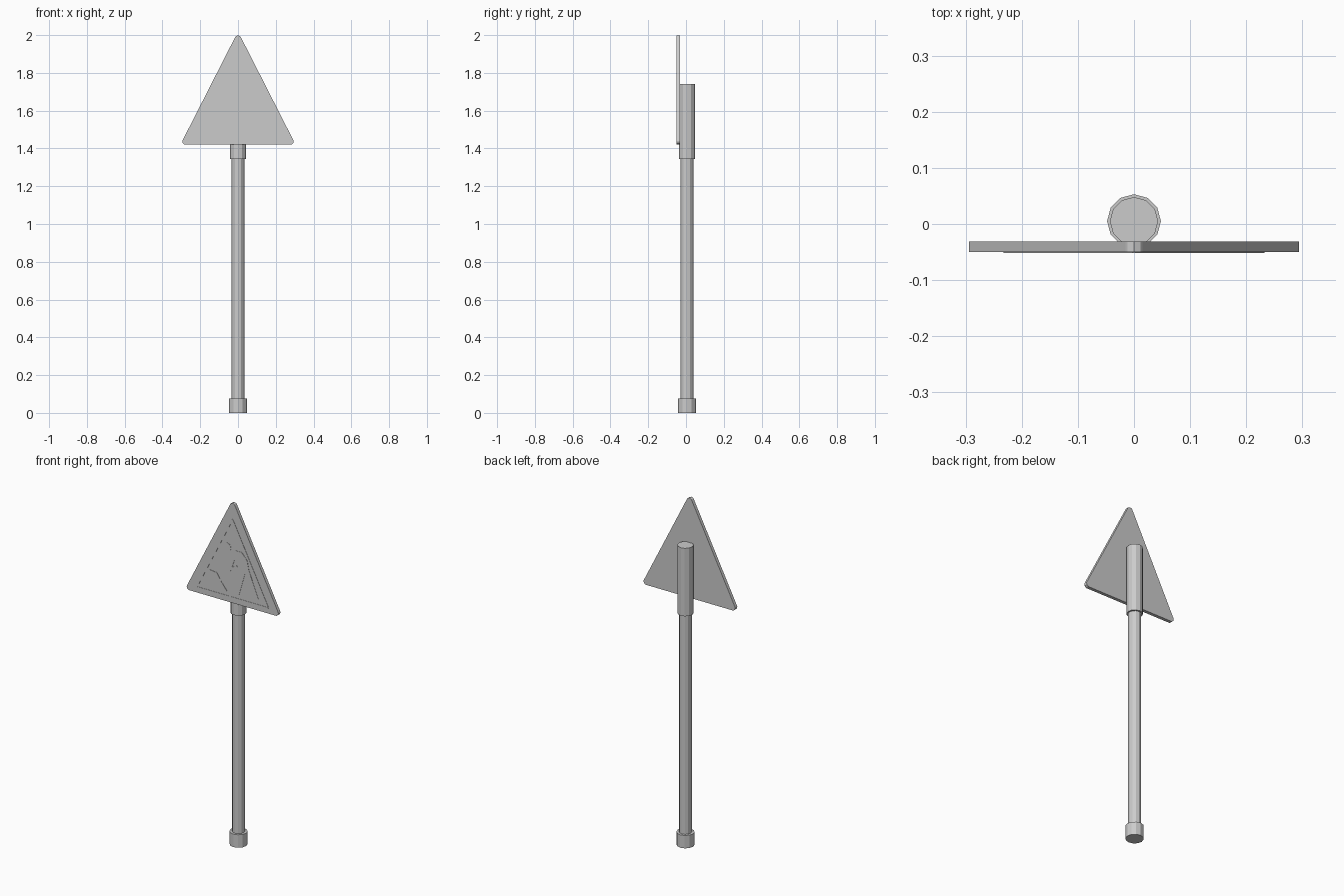
import bpy, bmesh, math
from mathutils import Vector

cube = bpy.data.objects.get("Cube")
if cube:
    bpy.data.objects.remove(cube, do_unlink=True)

grey = bpy.data.materials.new("plain_grey")
grey.use_nodes = True
COLOUR = (0.6, 0.6, 0.6, 1)
grey.diffuse_color = COLOUR
grey.node_tree.nodes["Principled BSDF"].inputs["Base Color"].default_value = COLOUR

POLE_Y = 0.005
PANEL_FRONT = -0.05
RELIEF = 0.0015


def tube(name, radius, bottom, top):
    """Twelve-sided upright cylinder with a corner pointing along each axis."""
    bpy.ops.mesh.primitive_cylinder_add(
        vertices=12, radius=radius, depth=top - bottom,
        location=(0, POLE_Y, (bottom + top) / 2))
    obj = bpy.context.object
    obj.name = name
    obj.data.materials.append(grey)
    return obj


def plate(name, outline, front, back):
    """Upright slab made by extruding an x-z outline from front to back."""
    bm = bmesh.new()
    face = bm.faces.new([bm.verts.new((x, front, z)) for x, z in outline])
    out = bmesh.ops.extrude_face_region(bm, geom=[face])
    moved = [g for g in out["geom"] if isinstance(g, bmesh.types.BMVert)]
    bmesh.ops.translate(bm, verts=moved, vec=(0, back - front, 0))
    bmesh.ops.recalc_face_normals(bm, faces=bm.faces)
    mesh = bpy.data.meshes.new(name)
    bm.to_mesh(mesh)
    bm.free()
    mesh.materials.append(grey)
    obj = bpy.data.objects.new(name, mesh)
    bpy.context.collection.objects.link(obj)
    return obj


def rounded(corners, radius, steps=4):
    """Round every corner of a convex outline with a small arc."""
    points = [Vector(c) for c in corners]
    result = []
    for i, p in enumerate(points):
        to_prev = (points[i - 1] - p).normalized()
        to_next = (points[(i + 1) % len(points)] - p).normalized()
        half = to_prev.angle(to_next) / 2
        centre = p + (to_prev + to_next).normalized() * radius / math.sin(half)
        start = p + to_prev * radius / math.tan(half) - centre
        end = p + to_next * radius / math.tan(half) - centre
        for s in range(steps + 1):
            t = s / steps
            result.append(centre + (start.lerp(end, t)).normalized() * radius)
    return result


def relief(name, outline):
    return plate(name, outline, PANEL_FRONT - RELIEF, PANEL_FRONT + 0.002)


def bar(name, a, b, width):
    """Thin straight strip on the panel between two points."""
    a, b = Vector(a), Vector(b)
    d = (b - a).normalized() * width / 2
    side = Vector((-d.y, d.x))
    return relief(name, [a + side, b + side, b - side, a - side])


# Pole with its foot and the sleeve that carries the panel
tube("pole", 0.034, 0.02, 1.70)
tube("foot_collar", 0.048, 0, 0.075)
tube("panel_sleeve", 0.043, 1.345, 1.74)

# Triangular panel with rounded corners
plate("sign_panel", rounded([(-0.305, 1.42), (0.305, 1.42), (0, 2.019)], 0.0165),
      PANEL_FRONT, -0.031)

# Thin raised border line
border = [(-0.23, 1.452), (0.23, 1.452), (0, 1.905)]
for i, name in enumerate(("border_bottom", "border_left_side", "border_right_side")):
    bar(name, border[i], border[(i + 1) % 3], 0.006)

# Raised digging figure
head = [(-0.035 + 0.026 * math.cos(i * math.pi / 6),
         1.735 + 0.026 * math.sin(i * math.pi / 6)) for i in range(12)]
relief("figure_head", head)
relief("figure_torso", [(-0.01, 1.70), (0.02, 1.73), (0.06, 1.73), (0.095, 1.69),
                        (0.107, 1.63), (0.06, 1.59), (0.035, 1.64)])
bar("figure_back_leg", (0.09, 1.63), (0.15, 1.48), 0.035)
bar("figure_front_leg", (0.065, 1.62), (0.025, 1.48), 0.035)
bar("figure_arm", (0.01, 1.70), (-0.025, 1.60), 0.024)
bar("shovel", (0.03, 1.64), (-0.09, 1.56), 0.012)
relief("earth_pile", [(-0.19, 1.48), (-0.035, 1.48), (-0.075, 1.53),
                      (-0.10, 1.57), (-0.145, 1.575)])
